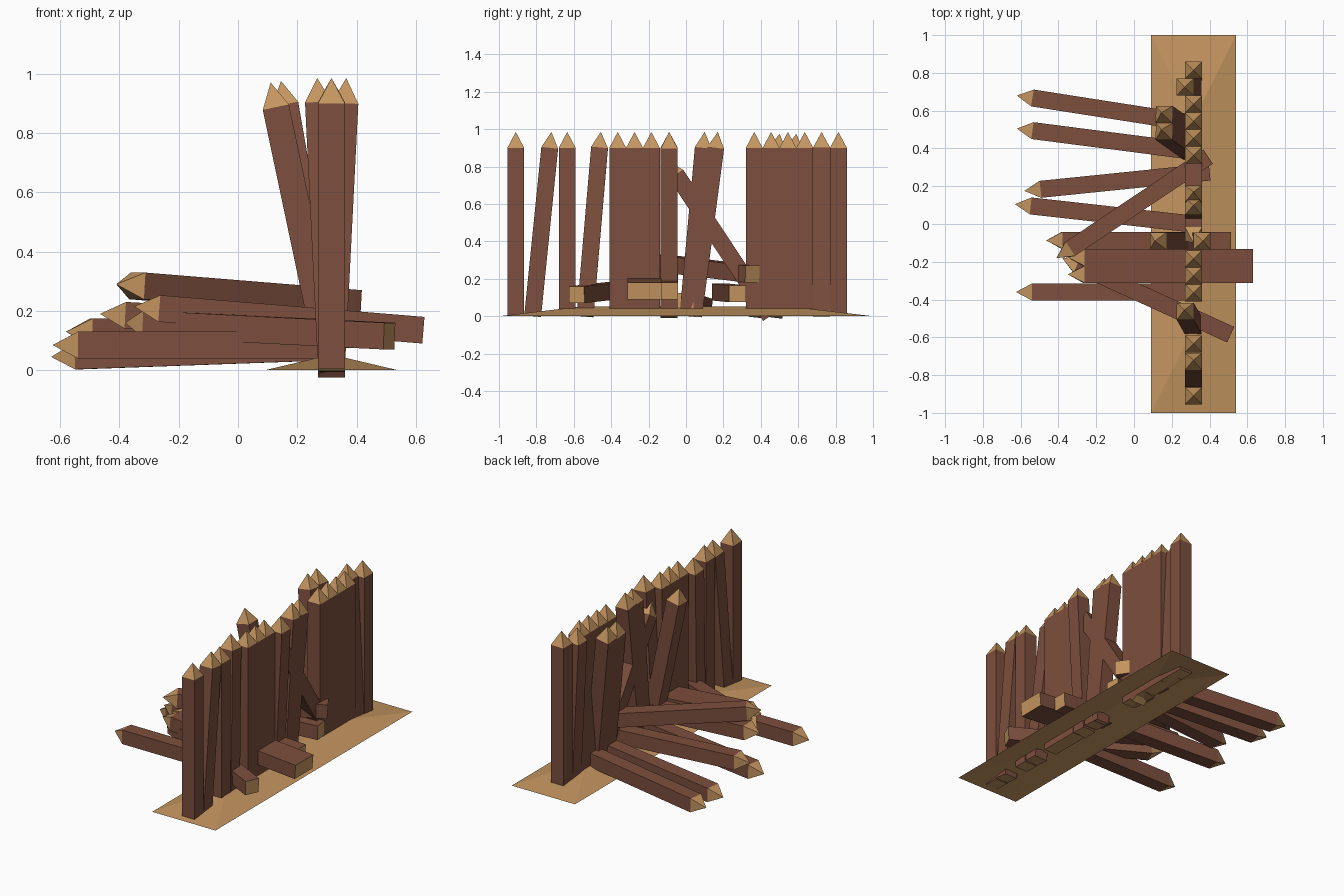
import bpy, bmesh
from mathutils import Vector

if "Cube" in bpy.data.objects:
    bpy.data.objects.remove(bpy.data.objects["Cube"])


def material(name, rgb):
    m = bpy.data.materials.new(name)
    m.diffuse_color = (*rgb, 1)
    m.use_nodes = True
    m.node_tree.nodes["Principled BSDF"].inputs["Base Color"].default_value = m.diffuse_color
    return m


bark = material("brown bark", (0.205, 0.078, 0.047))
wood = material("tan cut wood", (0.55, 0.30, 0.115))
H = 0.045      # half width of a stake
TIP = 0.085    # length of the sharpened end


def add_object(name, bm, mats):
    bmesh.ops.recalc_face_normals(bm, faces=bm.faces[:])
    me = bpy.data.meshes.new(name)
    bm.to_mesh(me)
    bm.free()
    for m in mats:
        me.materials.append(m)
    ob = bpy.data.objects.new(name, me)
    bpy.context.collection.objects.link(ob)


def stake(name, base, tip, ref):
    """Square stake with a pyramid point; ref fixes the roll of the section."""
    base, tip = Vector(base), Vector(tip)
    axis = (tip - base).normalized()
    u = Vector(ref).cross(axis).normalized()
    v = axis.cross(u)
    bm = bmesh.new()
    rings = []
    for c in (base, tip - axis * TIP):
        rings.append([bm.verts.new(c + u * a * H + v * b * H)
                      for a, b in ((-1, -1), (1, -1), (1, 1), (-1, 1))])
    apex = bm.verts.new(tip)
    bm.faces.new(rings[0]).material_index = 1
    for i in range(4):
        j = (i + 1) % 4
        bm.faces.new((rings[0][i], rings[0][j], rings[1][j], rings[1][i]))
        bm.faces.new((rings[1][i], rings[1][j], apex)).material_index = 1
    add_object(name, bm, (bark, wood))


# upright wall stakes
X = 0.315
for y in (-0.91, -0.635, -0.365, -0.275, -0.185,
          0.365, 0.455, 0.545, 0.635, 0.815):
    stake("wall_stake", (X, y, 0), (X, y, 0.985), (0, 1, 0))

# leaning wall stakes: base x, y and tip x, y, z
for bx, by, tx, ty, tz in (
        (X, -0.82, X, -0.72, 0.985),
        (X, -0.54, 0.267, -0.455, 0.985),
        (X, -0.09, 0.11, -0.09, 0.97),
        (X, -0.09, 0.365, -0.09, 0.985),
        (X, 0.01, X, 0.10, 0.985),
        (X, 0.04, X, 0.17, 0.985),
        (X, 0.45, X, -0.10, 0.83),
        (X, 0.725, 0.267, 0.725, 0.985),
        (X, 0.38, 0.145, 0.50, 0.975),
        (X, 0.47, 0.145, 0.59, 0.975)):
    stake("leaning_stake", (bx, by, 0), (tx, ty, tz), (0, 1, 0))

# stakes driven outward, low to the ground
for base, tip in (
        ((0.34, 0.53, 0.08), (-0.62, 0.68, 0.045)),
        ((0.35, 0.38, 0.08), (-0.62, 0.505, 0.045)),
        ((0.40, 0.275, 0.12), (-0.58, 0.175, 0.13)),
        ((0.355, -0.005, 0.08), (-0.63, 0.105, 0.045)),
        ((0.51, -0.087, 0.135), (-0.465, -0.087, 0.19)),
        ((0.625, -0.177, 0.135), (-0.35, -0.177, 0.215)),
        ((0.625, -0.267, 0.135), (-0.35, -0.267, 0.215)),
        ((0.355, -0.36, 0.085), (-0.625, -0.36, 0.085)),
        ((0.51, -0.585, 0.115), (-0.38, -0.18, 0.16)),
        ((0.39, 0.355, 0.225), (-0.41, -0.18, 0.29))):
    stake("outward_stake", base, tip, (0, 0, 1))

# low earth bank under the wall, open below
bm = bmesh.new()
a, b, c, d, r0, r1 = [bm.verts.new(p) for p in (
    (0.09, -1, 0), (0.54, -1, 0), (0.54, 1, 0), (0.09, 1, 0),
    (X, -0.55, 0.053), (X, 0.55, 0.053))]
for f in ((a, b, r0), (b, c, r1, r0), (c, d, r1), (d, a, r0, r1)):
    bm.faces.new(f)
add_object("earth_bank", bm, (wood,))
